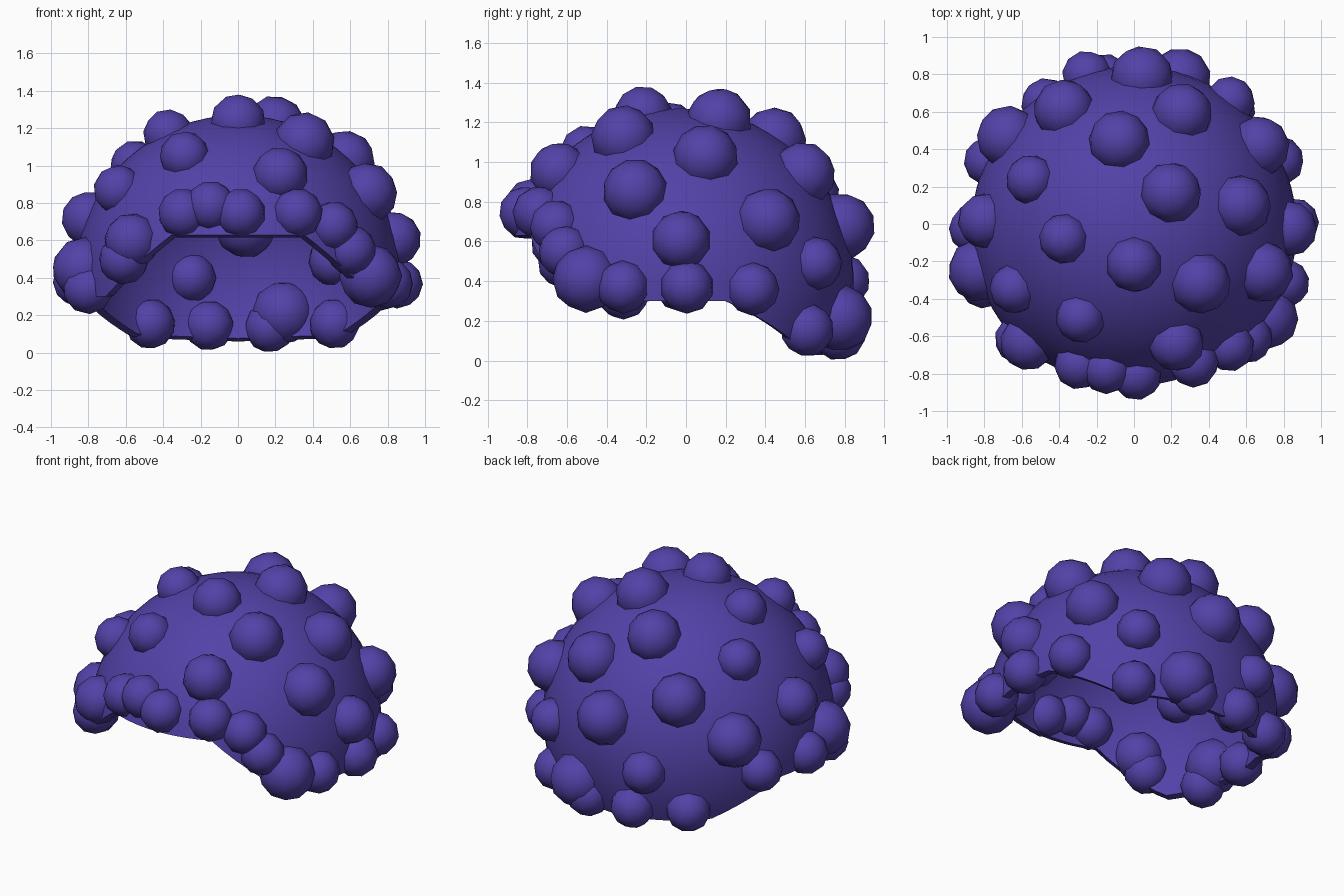
import bpy
import bmesh
from math import sin, cos, acos, radians, sqrt, pi
from mathutils import Vector

if "Cube" in bpy.data.objects:
    bpy.data.objects.remove(bpy.data.objects["Cube"], do_unlink=True)

CENTRE = Vector((0, -0.025, 0.4))
SHELL_RADIUS = 0.87
CURL_DISTANCE = 0.855

# Single colour
violet = bpy.data.materials.new("violet_hair")
violet.use_nodes = True
colour = (0.085, 0.054, 0.39, 1)
violet.diffuse_color = colour
violet.node_tree.nodes["Principled BSDF"].inputs["Base Color"].default_value = colour


def make_object(name, bm):
    """Turn a bmesh into a smooth shaded object in the scene."""
    for face in bm.faces:
        face.smooth = True
    mesh = bpy.data.meshes.new(name)
    bm.to_mesh(mesh)
    bm.free()
    mesh.materials.append(violet)
    obj = bpy.data.objects.new(name, mesh)
    bpy.context.collection.objects.link(obj)
    return obj


# Hairline: angle away from the front, height of the edge
HAIRLINE = [(0, 0.63), (25, 0.63), (54, 0.3), (106, 0.3), (136, 0.08), (180, 0.06)]


def hairline_height(angle):
    for (a, low), (b, high) in zip(HAIRLINE, HAIRLINE[1:]):
        if angle <= b:
            return low + (high - low) * (angle - a) / (b - a)
    return HAIRLINE[-1][1]


def on_sphere(azimuth, polar, radius):
    """Azimuth runs from the front towards +x; polar runs down from the top."""
    flat = radius * sin(polar)
    return CENTRE + Vector((flat * sin(azimuth), -flat * cos(azimuth), radius * cos(polar)))


# Hair cap: a dome whose rings stretch down to the hairline
def build_cap(segments=72, rings=18):
    bm = bmesh.new()
    top = bm.verts.new(CENTRE + Vector((0, 0, SHELL_RADIUS)))
    columns = []
    for i in range(segments):
        azimuth = 2 * pi * i / segments - pi
        edge = acos((hairline_height(abs(azimuth) * 180 / pi) - CENTRE.z) / SHELL_RADIUS)
        columns.append([bm.verts.new(on_sphere(azimuth, edge * j / rings, SHELL_RADIUS))
                        for j in range(1, rings + 1)])
    for i, left in enumerate(columns):
        right = columns[(i + 1) % segments]
        bm.faces.new((top, left[0], right[0]))
        for j in range(rings - 1):
            bm.faces.new((left[j], left[j + 1], right[j + 1], right[j]))
    bmesh.ops.recalc_face_normals(bm, faces=bm.faces)
    cap = make_object("hair_cap", bm)
    thickness = cap.modifiers.new("thickness", "SOLIDIFY")
    thickness.thickness = 0.05
    thickness.offset = -1
    # Keep the cut edge of the cap crisp
    bpy.context.view_layer.objects.active = cap
    cap.select_set(True)
    bpy.ops.object.modifier_apply(modifier=thickness.name)
    bpy.ops.object.shade_smooth_by_angle(angle=radians(40))
    cap.select_set(False)


build_cap()


# Curls: faceted balls half sunk in the cap, pointing outwards
def build_curl(name, direction, size):
    direction = direction.normalized()
    bm = bmesh.new()
    bmesh.ops.create_icosphere(bm, subdivisions=2, radius=size)
    bm.transform(direction.to_track_quat("Z", "Y").to_matrix().to_4x4())
    curl = make_object(name, bm)
    curl.location = CENTRE + direction * CURL_DISTANCE


# Curls on the crown, by size, placed by x and y
CROWN = {
    0.165: [(.2, .17), (.36, -.32), (.58, .1), (.26, .6), (.68, .42),
            (-.08, .45), (-.38, .62), (.7, -.26)],
    0.15: [(0, -.22), (.23, -.65)],
    0.135: [(-.38, -.08), (-.29, -.51), (-.56, .24), (-.65, -.35)],
}
for size, spots in CROWN.items():
    for x, y in spots:
        y -= CENTRE.y
        height = sqrt(SHELL_RADIUS ** 2 - x * x - y * y)
        build_curl("crown_curl", Vector((x, y, height)), size)

# Curls on the sides and along the hairline, by size, placed by azimuth and height
SIDES = {
    0.17: [(177, .68), (163, .21), (-126, .6), (56, .41), (-75, .45)],
    0.15: [(-93, .72), (90, .61), (-43, .6)],
    0.135: [(143, .49), (115, .36), (92, .37), (70, .37), (-163, .4), (-145, .15),
            (-169, .14), (168, .13), (141, .15), (-115, .38), (-90, .38), (-70, .34),
            (-46, .5), (46, .55), (39, .68), (24, .75), (1, .75),
            (-11, .79), (-22, .75)],
}
for size, spots in SIDES.items():
    for degrees, height in spots:
        polar = acos((height - CENTRE.z) / SHELL_RADIUS)
        build_curl("side_curl", on_sphere(radians(degrees), polar, 1) - CENTRE, size)
